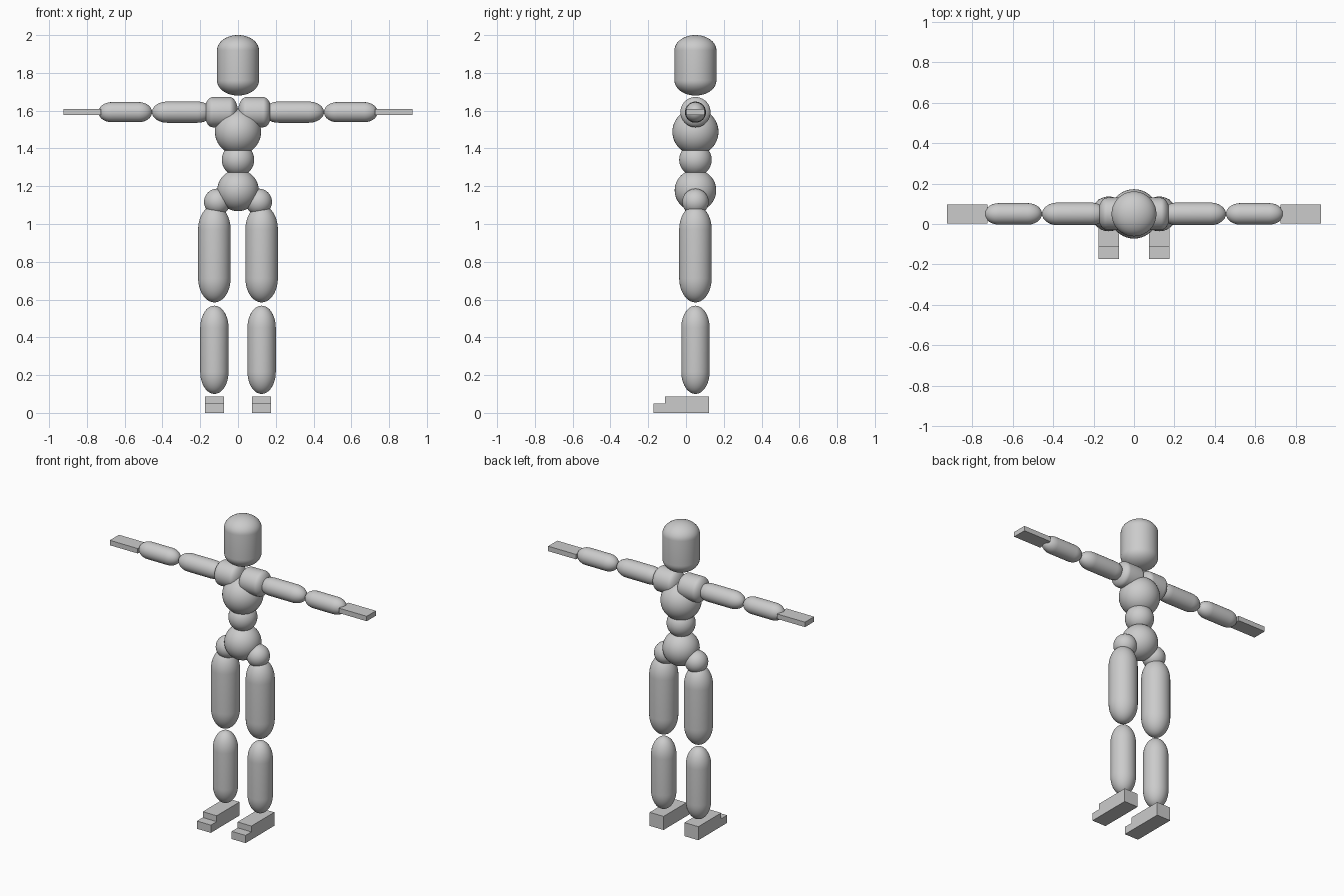
import bpy, math

if "Cube" in bpy.data.objects:
    bpy.data.objects.remove(bpy.data.objects["Cube"])

YC = 0.05  # depth of the body axis
SEG, RINGS = 40, 12


def spin(name, profile, loc, along_x=False):
    """Revolve a (radius, height) profile whose first and last points are poles."""
    verts, faces = [(0, 0, profile[0][1])], []
    for r, h in profile[1:-1]:
        for s in range(SEG):
            a = 2 * math.pi * s / SEG
            verts.append((r * math.cos(a), r * math.sin(a), h))
    verts.append((0, 0, profile[-1][1]))
    n, last = len(profile) - 2, len(verts) - 1
    for s in range(SEG):
        t = (s + 1) % SEG
        faces.append((0, 1 + t, 1 + s))
        for i in range(n - 1):
            a, b = 1 + i * SEG, 1 + (i + 1) * SEG
            faces.append((a + s, a + t, b + t, b + s))
        top = 1 + (n - 1) * SEG
        faces.append((top + s, top + t, last))
    if along_x:
        verts = [(z, x, y) for x, y, z in verts]
    me = bpy.data.meshes.new(name)
    me.from_pydata(verts, [], faces)
    me.polygons.foreach_set("use_smooth", [True] * len(me.polygons))
    ob = bpy.data.objects.new(name, me)
    ob.location = loc
    bpy.context.collection.objects.link(ob)
    return ob


def capsule(name, radius, length, loc, along_x=False):
    """Stretched capsule: each elliptical cap takes a quarter of the length."""
    cap = length / 4
    angles = [math.pi / 2 * i / RINGS for i in range(RINGS + 1)]
    upper = [(radius * math.cos(a), cap + cap * math.sin(a)) for a in angles]
    lower = [(r, -h) for r, h in reversed(upper)]
    return spin(name, lower + upper, loc, along_x)


def ball(name, radius, loc):
    n = 2 * RINGS
    prof = [(radius * math.sin(math.pi * i / n), -radius * math.cos(math.pi * i / n))
            for i in range(n + 1)]
    return spin(name, prof, loc)


def box(name, x, y, z):
    bpy.ops.mesh.primitive_cube_add(
        size=1, location=[(a + b) / 2 for a, b in (x, y, z)])
    ob = bpy.context.object
    ob.name = name
    ob.scale = [abs(b - a) for a, b in (x, y, z)]
    bpy.ops.object.transform_apply(location=False, rotation=False, scale=True)
    return ob


# Head and torso
capsule("head", 0.111, 0.32, (0, YC, 1.84))
ball("chest", 0.122, (0, YC, 1.488))
ball("abdomen", 0.086, (0, YC, 1.34))
ball("pelvis", 0.11, (0, YC, 1.178))

ARM_Z = 1.592
for side, s in (("left", 1), ("right", -1)):
    # Arm
    capsule(side + "_shoulder", 0.08, 0.178, (s * 0.089, YC, ARM_Z), True)
    capsule(side + "_upper_arm", 0.056, 0.32, (s * 0.295, YC, ARM_Z), True)
    capsule(side + "_forearm", 0.053, 0.284, (s * 0.597, YC, ARM_Z), True)
    box(side + "_hand", (s * 0.724, s * 0.924), (YC - 0.047, YC + 0.047),
        (ARM_Z - 0.016, ARM_Z + 0.016))
    # Leg
    ball(side + "_hip", 0.07, (s * 0.11, YC, 1.117))
    capsule(side + "_thigh", 0.086, 0.514, (s * 0.125, YC, 0.842))
    capsule(side + "_shin", 0.075, 0.467, (s * 0.125, YC, 0.334))
    # Foot with a lower toe block
    box(side + "_foot", (s * 0.075, s * 0.175), (-0.112, 0.123), (0, 0.088))
    box(side + "_toe", (s * 0.075, s * 0.175), (-0.172, -0.112), (0, 0.05))
